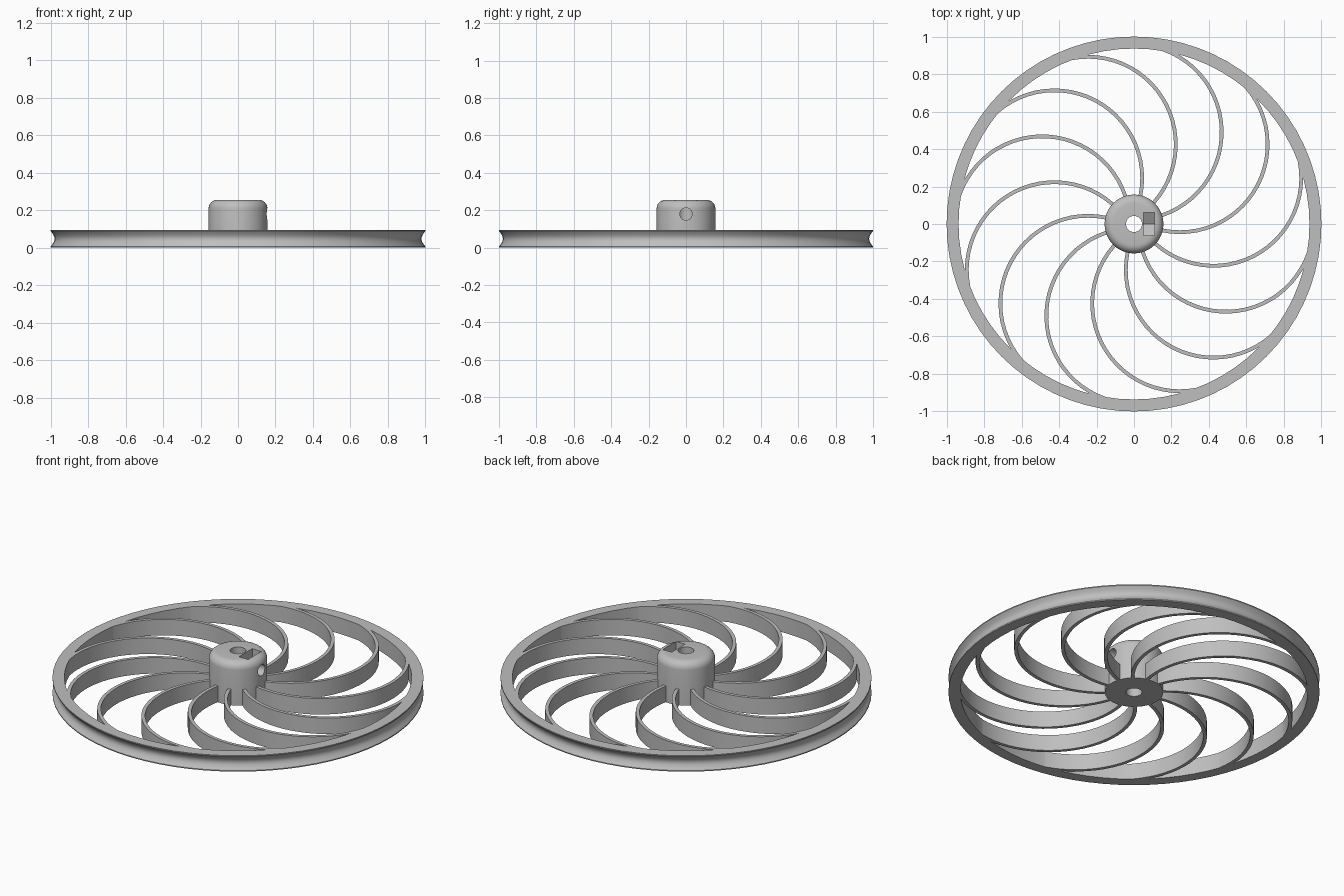
import bpy, bmesh
from math import sin, cos, pi, radians
from mathutils import Vector

cube = bpy.data.objects.get("Cube")
if cube:
    bpy.data.objects.remove(cube, do_unlink=True)

RIM_H = 0.095      # height of rim and spokes
SPOKES = 12
SCREW_Z = 0.18     # height of the set screw

grey = bpy.data.materials.new("matte grey")
grey.use_nodes = True
grey.diffuse_color = (0.52, 0.52, 0.52, 1)
grey.node_tree.nodes["Principled BSDF"].inputs["Base Color"].default_value = (0.52, 0.52, 0.52, 1)


def finish(name, bm):
    bmesh.ops.recalc_face_normals(bm, faces=bm.faces[:])
    mesh = bpy.data.meshes.new(name)
    bm.to_mesh(mesh)
    bm.free()
    mesh.materials.append(grey)
    ob = bpy.data.objects.new(name, mesh)
    bpy.context.collection.objects.link(ob)
    return ob


def lathe(name, profile, steps):
    """Turn a closed (radius, z) profile around the z axis."""
    bm = bmesh.new()
    rings = [[bm.verts.new((r * cos(2 * pi * i / steps), r * sin(2 * pi * i / steps), z))
              for r, z in profile] for i in range(steps)]
    n = len(profile)
    for i in range(steps):
        a, b = rings[i], rings[(i + 1) % steps]
        for j in range(n):
            k = (j + 1) % n
            bm.faces.new((a[j], b[j], b[k], a[k]))
    return finish(name, bm)


def add_prism(bm, points, offset):
    """Add a closed outline swept along an offset."""
    low = [bm.verts.new(p) for p in points]
    high = [bm.verts.new(Vector(p) + Vector(offset)) for p in points]
    bm.faces.new(low[::-1])
    bm.faces.new(high)
    n = len(points)
    for i in range(n):
        k = (i + 1) % n
        bm.faces.new((low[i], low[k], high[k], high[i]))


def prism(name, points, offset):
    bm = bmesh.new()
    add_prism(bm, points, offset)
    return finish(name, bm)


def combine(target, other, operation):
    mod = target.modifiers.new(operation.lower(), 'BOOLEAN')
    mod.operation = operation
    mod.solver = 'EXACT'
    mod.object = other
    bpy.context.view_layer.objects.active = target
    bpy.ops.object.modifier_apply(modifier=mod.name)
    bpy.data.objects.remove(other, do_unlink=True)


# Rim with a concave groove around the outside
lip = 0.006
groove = [(1 - 0.021 * sin(pi * i / 8), lip + (RIM_H - 2 * lip) * i / 8) for i in range(9)]
wheel = lathe("spoked_wheel", [(0.936, 0), (1, 0)] + groove + [(1, RIM_H), (0.936, RIM_H)], 72)

# Curved spokes, each an arc from the hub into the rim
bm = bmesh.new()
angles = [radians(-167 + 159 * i / 28) for i in range(29)]
for s in range(SPOKES):
    turn = 2 * pi * s / SPOKES
    outline = []
    for radius, path in ((0.478, angles), (0.458, angles[::-1])):
        for t in path:
            outline.append((0.49 * cos(turn) + radius * cos(t + turn),
                            0.49 * sin(turn) + radius * sin(t + turn), 0))
    add_prism(bm, outline, (0, 0, RIM_H))
spokes = finish("spokes", bm)

# Hub with a rounded top edge and a centre bore
fillet = [(0.112 + 0.045 * cos(a), 0.21 + 0.045 * sin(a)) for a in (pi * i / 12 for i in range(7))]
hub = lathe("hub", [(0.043, 0), (0.157, 0)] + fillet + [(0.043, 0.255)], 48)

combine(wheel, spokes, 'UNION')
combine(wheel, hub, 'UNION')

# Nut slot, open at the top and pointed at the bottom
half = 0.0625
slot = prism("nut_slot", [(0.05, -half, 0.3), (0.05, -half, SCREW_Z - 0.036), (0.05, 0, SCREW_Z - 0.072),
                          (0.05, half, SCREW_Z - 0.036), (0.05, half, 0.3)], (0.06, 0, 0))
combine(wheel, slot, 'DIFFERENCE')

# Set screw hole from the bore out through the side
circle = [(0, 0.033 * cos(2 * pi * i / 24), SCREW_Z + 0.033 * sin(2 * pi * i / 24)) for i in range(24)]
combine(wheel, prism("screw_hole", circle, (0.2, 0, 0)), 'DIFFERENCE')

# Smooth shading with sharp edges kept
bpy.ops.object.select_all(action='DESELECT')
wheel.select_set(True)
bpy.context.view_layer.objects.active = wheel
bpy.ops.object.shade_smooth_by_angle(angle=radians(30))
